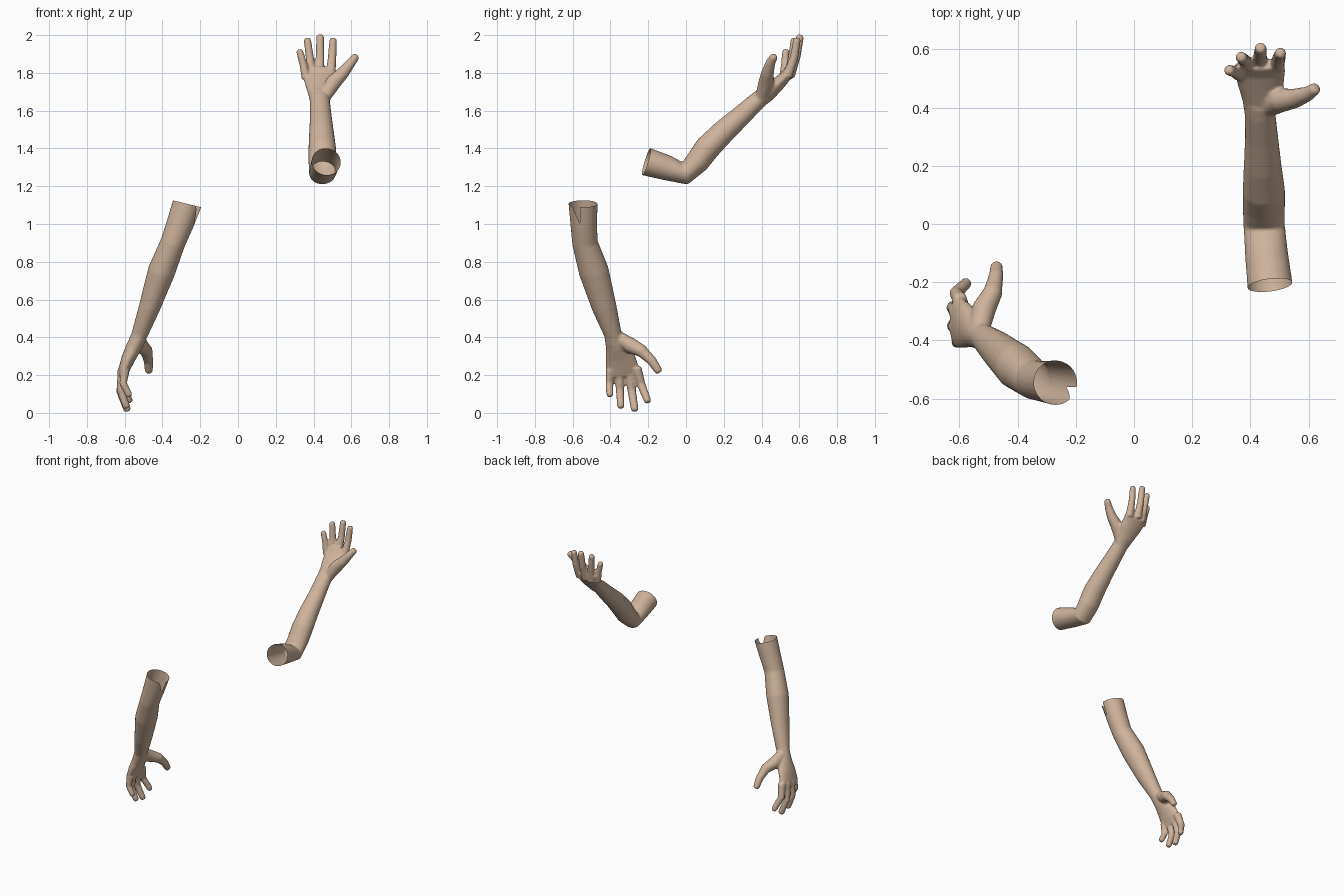
import bpy, bmesh, math
from mathutils import Vector

skin = bpy.data.materials.new("skin tan")
skin.diffuse_color = (0.62, 0.45, 0.33, 1)


def tube(bm, pts, side, n=20, tip=False):
    """Closed tube; pts are (x, y, z, half width along side, half thickness)."""
    cs = [Vector(p[:3]) for p in pts]
    rad = [(p[3], p[-1]) for p in pts]
    if tip:  # rounded end
        d, r = (cs[-1] - cs[-2]).normalized(), rad[-1][0]
        base = cs[-1]
        for k, s in ((0.4, 0.9), (0.7, 0.65)):
            cs.append(base + d * r * k)
            rad.append((r * s, r * s))
    rings = []
    for i, c in enumerate(cs):
        a = (cs[i] - cs[i - 1]).normalized() if i else Vector()
        b = (cs[i + 1] - cs[i]).normalized() if i < len(cs) - 1 else Vector()
        t = (a + b).normalized()
        u = Vector(side)
        u = (u - t * u.dot(t)).normalized()
        v = t.cross(u)
        rings.append([bm.verts.new(c + u * rad[i][0] * math.cos(2 * math.pi * k / n)
                                   + v * rad[i][1] * math.sin(2 * math.pi * k / n)) for k in range(n)])
    for p, q in zip(rings, rings[1:]):
        for k in range(n):
            bm.faces.new((p[k], p[(k + 1) % n], q[(k + 1) % n], q[k]))
    bm.faces.new(rings[0][::-1])
    bm.faces.new(rings[-1])


def build_arm(name, limb, palm, digits, side, cut_co, cut_no, notch=None):
    bm = bmesh.new()
    tube(bm, limb, side)
    tube(bm, palm, side)
    for d in digits:
        tube(bm, d, side, 14, True)
    bmesh.ops.recalc_face_normals(bm, faces=bm.faces)
    me = bpy.data.meshes.new(name)
    bm.to_mesh(me)
    bm.free()
    ob = bpy.data.objects.new(name, me)
    bpy.context.collection.objects.link(ob)
    # fuse the parts into one smooth skin
    m = ob.modifiers.new("fuse", 'REMESH')
    m.mode, m.voxel_size = 'VOXEL', 0.0065
    s = ob.modifiers.new("soften", 'SMOOTH')
    s.factor, s.iterations = 0.5, 7
    dg = bpy.context.evaluated_depsgraph_get()
    fused = bpy.data.meshes.new_from_object(ob.evaluated_get(dg))
    ob.modifiers.clear()
    ob.data = fused
    # open the upper arm end
    bm = bmesh.new()
    bm.from_mesh(fused)

    def cut(co, no, clear=False):
        bmesh.ops.bisect_plane(bm, geom=bm.verts[:] + bm.edges[:] + bm.faces[:],
                               plane_co=co, plane_no=no, clear_outer=clear)
    cut(cut_co, cut_no, True)
    if notch:  # torn triangle in the rim
        (y1, z1), (y2, z2) = notch
        co, no = Vector((0, y2, z2)), Vector((0, z1 - z2, y2 - y1))
        cut(co, (0, 1, 0))
        cut(co, no)
        gone = []
        for f in bm.faces:
            c = f.calc_center_median()
            if c.x > cut_co[0] and c.z > z2 and c.y < y2 and (c - co).dot(no) > 0:
                gone.append(f)
        bmesh.ops.delete(bm, geom=gone, context='FACES')
    for f in bm.faces:
        f.smooth = True
    bm.to_mesh(fused)
    bm.free()
    fused.materials.clear()
    fused.materials.append(skin)


# raised arm, palm to the front
build_arm(
    "raised_arm",
    [(.475, -.27, 1.348, .078, .076), (.467, -.21, 1.33, .078, .075), (.455, -.10, 1.297, .074, .067),
     (.447, -.005, 1.268, .071, .061), (.446, .06, 1.33, .073, .064), (.446, .115, 1.405, .073, .068),
     (.442, .2, 1.49, .065, .063), (.438, .3, 1.58, .057, .054), (.433, .38, 1.655, .053, .047),
     (.433, .42, 1.685, .056, .045)],
    [(.433, .36, 1.637, .05, .045), (.433, .43, 1.69, .062, .043), (.435, .48, 1.735, .08, .038),
     (.433, .525, 1.78, .088, .031), (.432, .55, 1.825, .084, .022)],
    [[(.36, .515, 1.77, .024), (.347, .523, 1.84, .021), (.327, .528, 1.912, .019)],
     [(.392, .54, 1.77, .026), (.38, .562, 1.88, .022), (.368, .573, 1.972, .02)],
     [(.432, .55, 1.78, .026), (.434, .585, 1.89, .023), (.435, .603, 1.988, .021)],
     [(.49, .535, 1.78, .027), (.498, .572, 1.88, .023), (.503, .587, 1.972, .02)],
     [(.455, .40, 1.67, .035), (.505, .425, 1.75, .042), (.555, .432, 1.80, .034),
      (.597, .447, 1.853, .026), (.62, .463, 1.882, .022)]],
    (1, 0, 0), (.467, -.21, 1.33), (.12, -.95, .29))

# lowered arm, palm inwards
build_arm(
    "lowered_arm",
    [(-.25, -.547, 1.17, .078, .078), (-.27, -.545, 1.107, .077, .077), (-.307, -.541, 1.0, .071, .072),
     (-.345, -.535, .9, .068, .066), (-.405, -.488, .75, .08, .073), (-.468, -.433, .56, .066, .057),
     (-.523, -.385, .41, .046, .043), (-.54, -.375, .37, .05, .042)],
    [(-.513, -.393, .43, .044, .041), (-.55, -.363, .35, .062, .042), (-.58, -.348, .29, .08, .037),
     (-.603, -.337, .23, .09, .03), (-.612, -.335, .195, .085, .022)],
    [[(-.597, -.4, .23, .024), (-.608, -.405, .155, .021), (-.578, -.403, .097, .019)],
     [(-.612, -.352, .23, .026), (-.622, -.35, .12, .022), (-.592, -.345, .037, .02)],
     [(-.61, -.302, .23, .026), (-.622, -.287, .115, .023), (-.588, -.272, .022, .021)],
     [(-.597, -.262, .24, .027), (-.612, -.237, .15, .023), (-.577, -.204, .066, .02)],
     [(-.53, -.36, .4, .035), (-.515, -.29, .355, .042), (-.485, -.235, .328, .034),
      (-.474, -.18, .275, .026), (-.472, -.148, .226, .022)]],
    (0, 1, 0), (-.27, -.545, 1.107), (.24, 0, .97),
    ((-.61, 1.11), (-.56, 1.0)))
